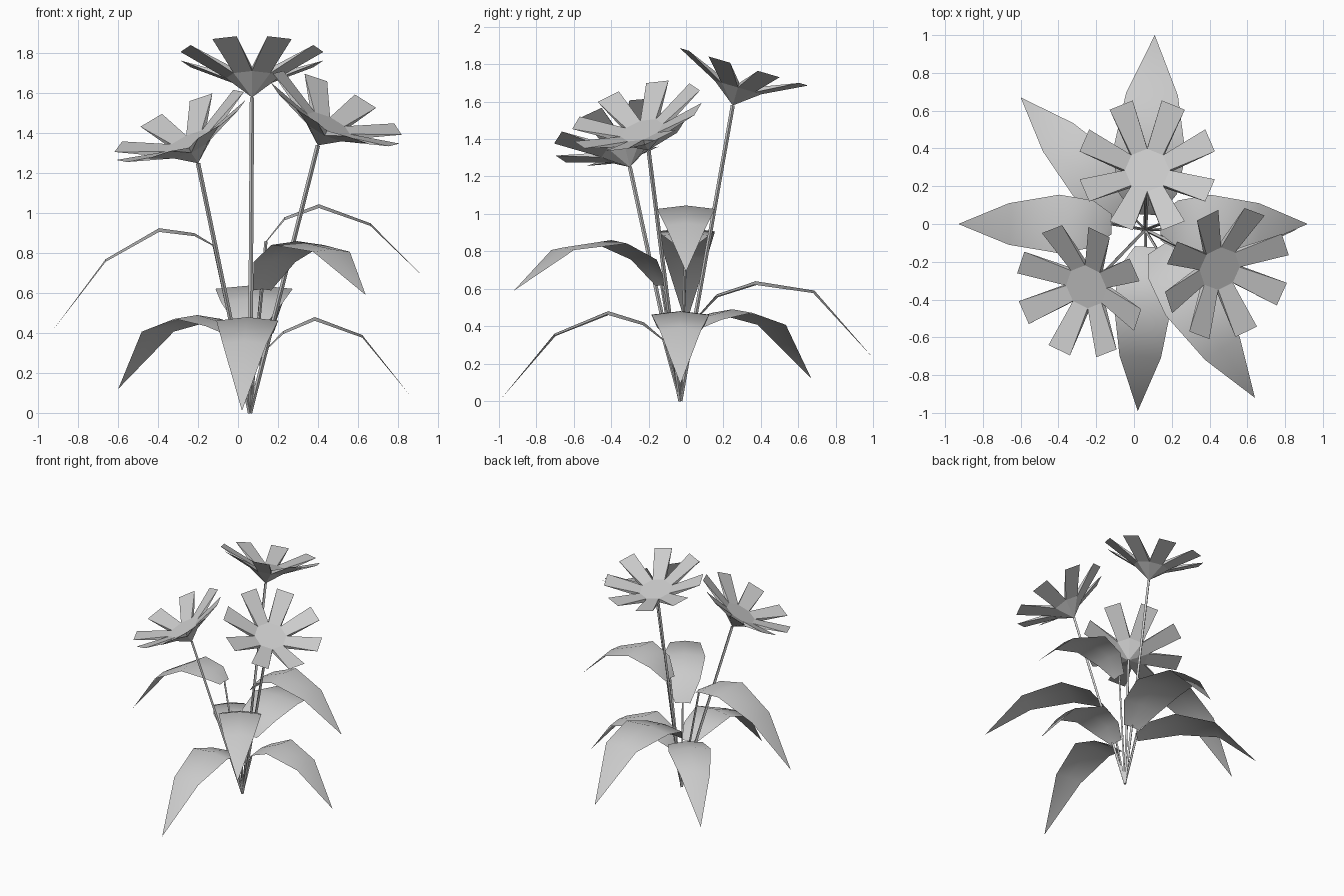
import bpy, bmesh, math
from mathutils import Vector

cube = bpy.data.objects.get("Cube")
if cube:
    bpy.data.objects.remove(cube, do_unlink=True)

grey = bpy.data.materials.new("plain_grey")
grey.use_nodes = True
grey.diffuse_color = (0.6, 0.6, 0.6, 1)
grey.node_tree.nodes["Principled BSDF"].inputs["Base Color"].default_value = (0.6, 0.6, 0.6, 1)

ROOT = Vector((0.06, -0.03, 0))
UP = Vector((0, 0, 1))


def finish(bm, name, smooth=False):
    """Turn a bmesh into a named object with the shared material."""
    mesh = bpy.data.meshes.new(name)
    for face in bm.faces:
        face.smooth = smooth
    bm.to_mesh(mesh)
    bm.free()
    mesh.materials.append(grey)
    obj = bpy.data.objects.new(name, mesh)
    bpy.context.collection.objects.link(obj)
    return obj


def stalk(name, start, end, radius):
    """Thin four-sided rod between two points."""
    bm = bmesh.new()
    axis = end - start
    bmesh.ops.create_cone(bm, cap_ends=True, segments=4, radius1=radius,
                          radius2=radius, depth=axis.length)
    obj = finish(bm, name)
    obj.location = (start + end) / 2
    obj.rotation_mode = "QUATERNION"
    obj.rotation_quaternion = UP.rotation_difference(axis)


def flower(name, base, normal, petals=8):
    """Cone cup with a flat centre and wedge-shaped petals."""
    bm = bmesh.new()
    step = math.tau / petals

    def ring(radius, height):
        return [bm.verts.new((radius * math.cos(i * step), radius * math.sin(i * step), height))
                for i in range(petals)]

    apex = bm.verts.new((0, 0, 0))
    lower = ring(0.13, 0.1)
    upper = ring(0.118, 0.125)
    bm.faces.new(upper)
    for i in range(petals):
        j = (i + 1) % petals
        bm.faces.new((apex, lower[j], lower[i]))
        mid = (i + 0.5) * step
        out = Vector((math.cos(mid), math.sin(mid), 0))
        side = Vector((-out.y, out.x, 0)) * 0.066
        tip = out * 0.36 + UP * 0.215
        a, b = bm.verts.new(tip - side), bm.verts.new(tip + side)
        bm.faces.new((upper[i], a, b, upper[j]))
        bm.faces.new((lower[j], b, a, lower[i]))
        bm.faces.new((lower[i], a, upper[i]))
        bm.faces.new((upper[j], b, lower[j]))
    obj = finish(bm, name)
    obj.location = base
    obj.rotation_mode = "QUATERNION"
    obj.rotation_quaternion = UP.rotation_difference(Vector(normal))


def leaf(name, start, tip, heights, scale=1.0):
    """Arching blade with a raised midrib, from the stalk end to a point."""
    bm = bmesh.new()
    start, tip = Vector((*start, 0)), Vector((*tip, 0))
    across = UP.cross(tip - start).normalized()
    rows = []
    for f, half, z in zip((0, 0.12, 0.34, 0.67), (0.055, 0.125, 0.155, 0.11), heights):
        centre = start.lerp(tip, f) + UP * z
        edge = across * half * scale
        drop = UP * half * 0.12
        rows.append([bm.verts.new(p) for p in (centre - edge - drop, centre, centre + edge - drop)])
    point = bm.verts.new(tip + UP * heights[-1])
    for r, s in zip(rows, rows[1:]):
        for k in (0, 1):
            bm.faces.new((r[k], s[k], s[k + 1], r[k + 1]))
    for k in (0, 1):
        bm.faces.new((rows[-1][k], point, rows[-1][k + 1]))
    finish(bm, name, smooth=True)
    stalk(name + "_stalk", ROOT, start + UP * heights[0], 0.008)


# Flowers on straight stems
for name, base, normal in (
    ("back", (0.07, 0.25, 1.58), (0, 0.28, 0.96)),
    ("right", (-0.2, -0.3, 1.25), (-0.42, -0.26, 0.87)),
    ("left", (0.4, -0.2, 1.34), (0.43, -0.29, 0.86)),
):
    flower(name + "_flower", base, normal)
    stalk(name + "_stem", ROOT, Vector(base), 0.011)

# Leaves: start, tip, heights along the arch, width scale
for name, start, tip, heights, scale in (
    ("back", (0.065, 0.05), (0.11, 1), (0.44, 0.57, 0.64, 0.59, 0.23), 1.25),
    ("front", (0.06, -0.12), (0.02, -0.99), (0.33, 0.42, 0.48, 0.36, 0.01), 1),
    ("upper_left", (0.14, 0), (0.92, 0), (0.86, 0.98, 1.045, 0.95, 0.69), 1),
    ("lower_left", (0.14, -0.03), (0.86, -0.03), (0.32, 0.41, 0.48, 0.39, 0.09), 1),
    ("right", (-0.12, 0), (-0.93, 0), (0.84, 0.9, 0.925, 0.77, 0.41), 1),
    ("back_right", (0, 0.03), (-0.6, 0.67), (0.39, 0.45, 0.49, 0.42, 0.12), 1),
    ("front_left", (0.12, -0.13), (0.64, -0.92), (0.62, 0.77, 0.86, 0.82, 0.59), 1),
):
    leaf(name + "_leaf", start, tip, heights, scale)
